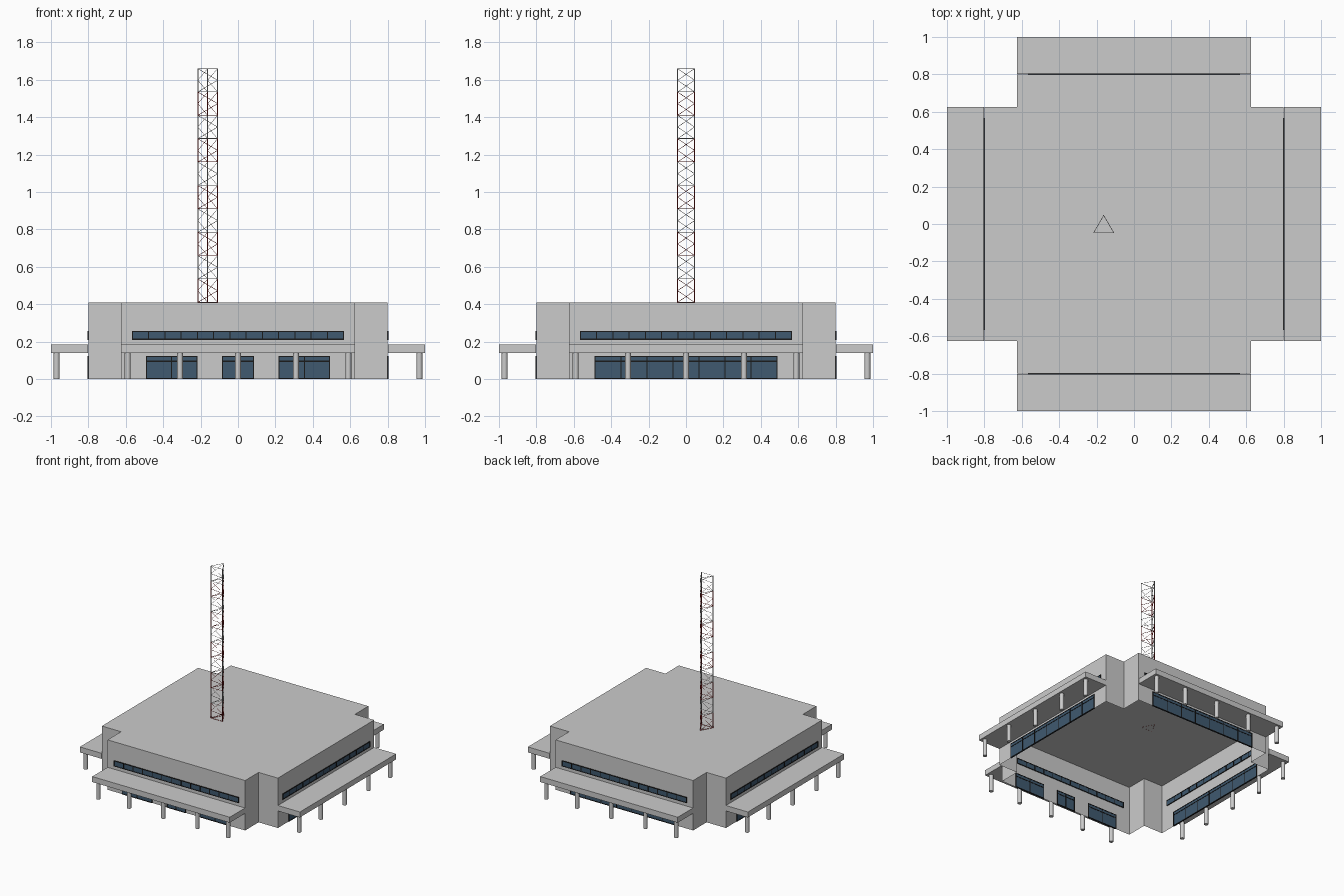
import bpy, bmesh, math
from mathutils import Vector, Matrix

if "Cube" in bpy.data.objects:
    bpy.data.objects.remove(bpy.data.objects["Cube"])


def material(name, rgb):
    m = bpy.data.materials.new(name)
    m.diffuse_color = (*rgb, 1)
    m.use_nodes = True
    m.node_tree.nodes["Principled BSDF"].inputs["Base Color"].default_value = m.diffuse_color
    return m


GLASS = material("blue_glass", (0.05, 0.1, 0.16))
BLACK = material("black_frame", (0.01, 0.01, 0.01))
RED = material("red_paint", (0.35, 0.02, 0.02))
WHITE = material("white_paint", (0.75, 0.75, 0.75))


def finish(name, bm, mat=None, angle=0):
    bmesh.ops.rotate(bm, cent=(0, 0, 0), matrix=Matrix.Rotation(angle, 3, 'Z'), verts=bm.verts)
    mesh = bpy.data.meshes.new(name)
    bm.to_mesh(mesh)
    bm.free()
    ob = bpy.data.objects.new(name, mesh)
    bpy.context.collection.objects.link(ob)
    if mat:
        mesh.materials.append(mat)
    return ob


def box(bm, x0, x1, y0, y1, z0, z1):
    size = Matrix.Diagonal((x1 - x0, y1 - y0, z1 - z0, 1))
    mid = Matrix.Translation(((x0 + x1) / 2, (y0 + y1) / 2, (z0 + z1) / 2))
    bmesh.ops.create_cube(bm, size=1, matrix=mid @ size)


def rod(bm, a, b, r, sides):
    d = b - a
    m = Matrix.Translation((a + b) / 2) @ d.to_track_quat('Z', 'Y').to_matrix().to_4x4()
    bmesh.ops.create_cone(bm, cap_ends=True, segments=sides, radius1=r, radius2=r,
                          depth=d.length, matrix=m)


# Cross-shaped hall: thin walls and flat roof, open underneath
W, N, H = 0.80, 0.625, 0.41
quarter = [(N, -W), (N, -N), (W, -N)]
outline = []
for k in range(4):
    rot = Matrix.Rotation(k * math.pi / 2, 2)
    outline += [rot @ Vector(p) for p in quarter]
bm = bmesh.new()
low = [bm.verts.new((p.x, p.y, 0)) for p in outline]
top = [bm.verts.new((p.x, p.y, H)) for p in outline]
n = len(outline)
for i in range(n):
    j = (i + 1) % n
    bm.faces.new((low[i], low[j], top[j], top[i]))
bm.faces.new(top)
finish("hall_walls_and_roof", bm)


# Window bank lying in the front wall plane, with mullions and optional transom
def window_bank(glass, frame, x0, x1, z0, z1, panes, transom=None):
    t = 0.003
    box(glass, x0, x1, -W - 0.003, -W + 0.003, z0, z1)
    ya, yb = -W - 0.005, -W + 0.005
    for i in range(panes + 1):
        x = x0 + (x1 - x0) * i / panes
        box(frame, x - t, x + t, ya, yb, z0, z1)
    for z in [z0 + t, z1] + ([transom] if transom else []):
        box(frame, x0 - t, x1 + t, ya, yb, z - t, z + t)


# The four facades: canopy, columns and windows
for k, side in enumerate(["front", "right", "back", "left"]):
    ang = k * math.pi / 2
    bm = bmesh.new()
    box(bm, -N, N, -1, -W - 0.001, 0.14, 0.185)
    finish(side + "_canopy", bm, angle=ang)

    bm = bmesh.new()
    for x in (-0.59, -0.31, 0, 0.31, 0.59):
        rod(bm, Vector((x, -0.97, 0)), Vector((x, -0.97, 0.14)), 0.016, 16)
    ob = finish(side + "_columns", bm, angle=ang)
    for o in bpy.context.selected_objects:
        o.select_set(False)
    ob.select_set(True)
    bpy.context.view_layer.objects.active = ob
    bpy.ops.object.shade_smooth_by_angle()

    glass, frame = bmesh.new(), bmesh.new()
    window_bank(glass, frame, -0.565, 0.565, 0.21, 0.255, 13)
    if side == "front":
        groups = [(-0.49, -0.22, 2), (-0.083, 0.083, 2), (0.22, 0.49, 2)]
    else:
        groups = [(-0.487, 0.487, 7)]
    for x0, x1, panes in groups:
        window_bank(glass, frame, x0, x1, 0, 0.12, panes, 0.095)
    finish(side + "_window_glass", glass, GLASS, ang)
    finish(side + "_window_frames", frame, BLACK, ang)

# Triangular lattice mast in alternating red and white sections
corners = [Vector((-0.215, -0.045, 0)), Vector((-0.109, -0.045, 0)), Vector((-0.162, 0.046, 0))]
SECTIONS, STEP = 10, 0.125
up = lambda v, z: v + Vector((0, 0, z))
mast = {"mast_red_sections": (bmesh.new(), RED), "mast_white_sections": (bmesh.new(), WHITE)}
for s in range(SECTIONS):
    bm = list(mast.values())[s % 2][0]
    z = H + s * STEP
    half = STEP / 2
    for i in range(3):
        a, b = corners[i], corners[(i + 1) % 3]
        rod(bm, up(a, z), up(a, z + STEP), 0.003, 6)
        rod(bm, up(a, z), up(b, z + half), 0.0013, 4)
        rod(bm, up(b, z + half), up(a, z + STEP), 0.0013, 4)
        rod(bm, up(a, z + 0.001), up(b, z + 0.001), 0.0015, 4)
        if s == SECTIONS - 1:
            rod(bm, up(a, z + STEP), up(b, z + STEP), 0.0015, 4)
for name, (bm, mat) in mast.items():
    finish(name, bm, mat)
